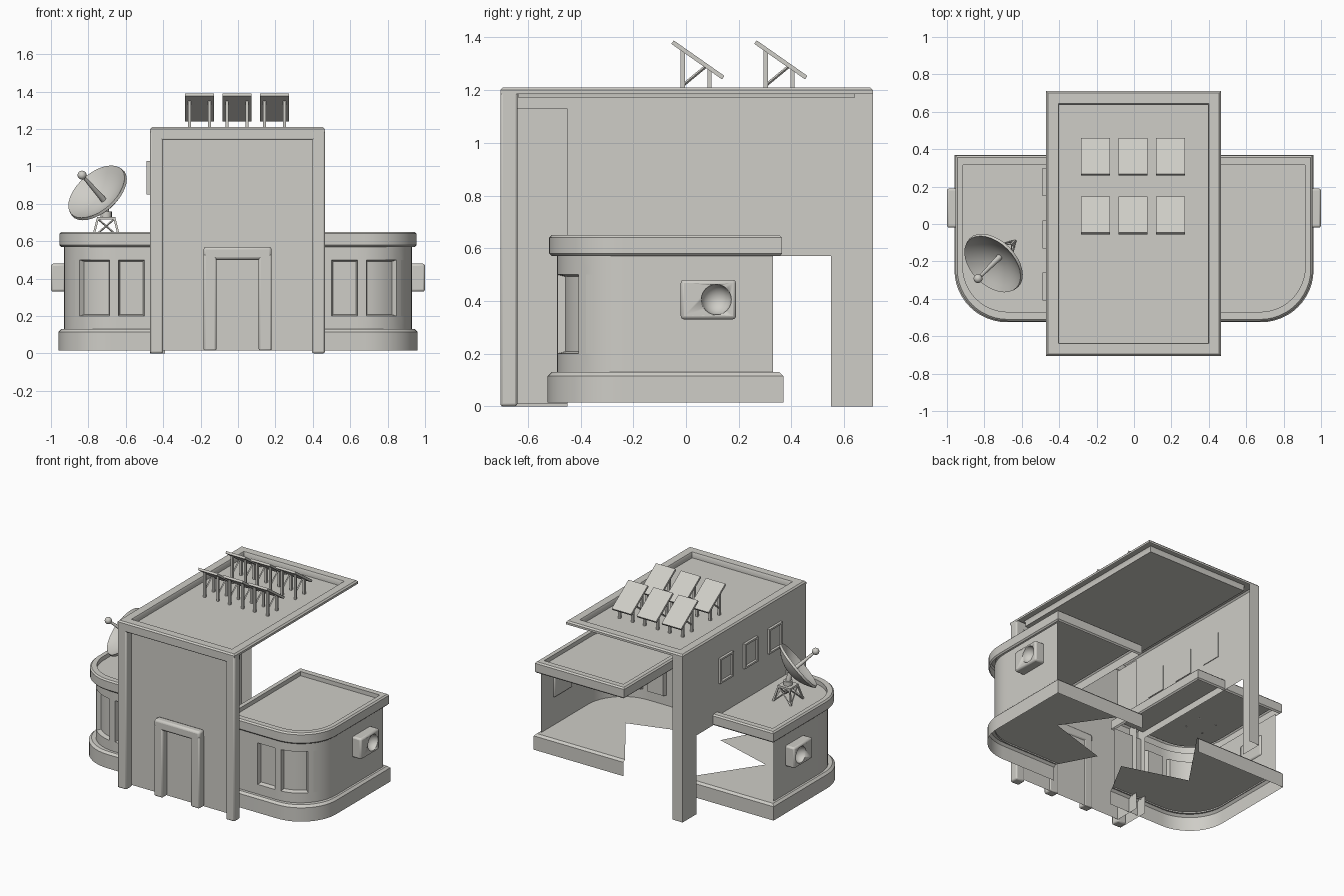
import bpy, bmesh, math
from mathutils import Vector, Matrix

cube = bpy.data.objects.get("Cube")
if cube:
    bpy.data.objects.remove(cube, do_unlink=True)

mat = bpy.data.materials.new("light_grey")
mat.use_nodes = True
COL = (0.62, 0.61, 0.57, 1)
mat.diffuse_color = COL
mat.node_tree.nodes["Principled BSDF"].inputs["Base Color"].default_value = COL


def finish(bm, name, mirror=False, bevel=0, smooth=True):
    me = bpy.data.meshes.new(name)
    bm.to_mesh(me)
    bm.free()
    ob = bpy.data.objects.new(name, me)
    bpy.context.collection.objects.link(ob)
    me.materials.append(mat)
    if smooth:
        bpy.ops.object.select_all(action='DESELECT')
        ob.select_set(True)
        bpy.context.view_layer.objects.active = ob
        bpy.ops.object.shade_smooth_by_angle(angle=math.radians(35))
    if bevel:
        b = ob.modifiers.new("bevel", 'BEVEL')
        b.width, b.segments = bevel, 2
    if mirror:
        ob.modifiers.new("mirror", 'MIRROR')
    return ob


def add_box(bm, x, y, z):
    """Box from (min, max) pairs."""
    c = Vector((sum(x), sum(y), sum(z))) / 2
    s = Matrix.Diagonal((x[1] - x[0], y[1] - y[0], z[1] - z[0], 1))
    bmesh.ops.create_cube(bm, size=1, matrix=Matrix.Translation(c) @ s)


def add_rod(bm, a, b, r, r2=None, sides=8):
    a, b = Vector(a), Vector(b)
    m = Matrix.Translation((a + b) / 2) @ (b - a).to_track_quat('Z', 'Y').to_matrix().to_4x4()
    bmesh.ops.create_cone(bm, cap_ends=True, segments=sides, radius1=r,
                          radius2=r if r2 is None else r2, depth=(b - a).length, matrix=m)


def box(name, x, y, z, **kw):
    bm = bmesh.new()
    add_box(bm, x, y, z)
    return finish(bm, name, **kw)


def sheet(name, points):
    bm = bmesh.new()
    bm.faces.new([bm.verts.new(p) for p in points])
    return finish(bm, name)


def loft(bm, loops, closed=True):
    """Bridge (outline, z) loops; returns vertex rows and face rows."""
    rows = [[bm.verts.new((x, y, z)) for x, y in pts] for pts, z in loops]
    faces = []
    for a, b in zip(rows, rows[1:]):
        n = len(a)
        faces.append([bm.faces.new((a[i], b[i], b[(i + 1) % n], a[(i + 1) % n]))
                      for i in range(n if closed else n - 1)])
    return rows, faces


def rect(i):
    return [(-.47 + i, .71 - i), (.465 - i, .71 - i), (.465 - i, -.705 + i), (-.47 + i, -.705 + i)]


def wing_path(x, front, back, inner=.24, r=.28):
    """Wing outline from the inner back corner, round the front corner, to the inner front."""
    arc = [(x - r + r * math.cos(t), front + r - r * math.sin(t))
           for t in [math.pi / 2 * k / 12 for k in range(13)]]
    return [(inner, back), (x, back)] + arc + [(inner, front)]


# Tower: roof rim with recessed roof
bm = bmesh.new()
rows, _ = loft(bm, [(rect(0), 1.185), (rect(0), 1.2), (rect(.01), 1.21),
                    (rect(.065), 1.21), (rect(.07), 1.2), (rect(.07), 1.17)])
bm.faces.new(reversed(rows[-1]))
finish(bm, "tower_roof")

# Tower: left wall, back post and inner strip
sheet("left_wall", [(-.47, y, z) for y, z in
      [(-.7, 0), (-.7, 1.2), (.71, 1.2), (.71, 0), (.55, 0), (.55, .57), (-.45, .57), (-.45, 0)]])
sheet("back_post", [(x, .71, z) for x, z in [(-.47, 0), (-.47, 1.2), (-.39, 1.2), (-.39, 0)]])
sheet("inner_strip", [(-.4, y, z) for y, z in [(-.65, .01), (-.45, .01), (-.45, 1.13), (-.65, 1.13)]])

# Tower: front frame, panel and door surround
sheet("front_panel", [(x, -.645, z) for x, z in [(-.42, .015), (.42, .015), (.42, 1.16), (-.42, 1.16)]])
box("front_pillar_left", (.395, .465), (-.705, -.64), (0, 1.2), bevel=.01)
box("front_pillar_right", (-.47, -.4), (-.705, -.64), (0, 1.2), bevel=.01)
box("front_lintel", (-.46, .455), (-.705, -.64), (1.14, 1.2), bevel=.008)
for name, x in (("door_jamb_right", (-.185, -.115)), ("door_jamb_left", (.11, .18))):
    box(name, x, (-.7, -.64), (.015, .53), bevel=.01)
box("door_head", (-.185, .18), (-.7, -.64), (.5, .57), bevel=.015)

# Tower: small side windows
for i, y in enumerate((-.335, -.055, .225)):
    bm = bmesh.new()
    add_box(bm, (-.488, -.465), (y - .075, y + .075), (.85, 1.03))
    face = min(bm.faces, key=lambda f: f.calc_center_median().x)
    bmesh.ops.inset_region(bm, faces=[face], thickness=.018)
    bmesh.ops.inset_region(bm, faces=[face], thickness=.006, depth=-.012)
    finish(bm, "side_window_%d" % (i + 1))

# Wings: roof slab with rim
bm = bmesh.new()
out, mid = wing_path(.955, -.52, .365), wing_path(.945, -.51, .355, .25, .27)
edge = wing_path(.915, -.47, .315, .28, .24)
rows, _ = loft(bm, [(mid, .57), (out, .58), (out, .64), (mid, .65), (edge, .65), (edge, .62)])
bm.faces.new(reversed(rows[-1]))
finish(bm, "wing_roof", mirror=True)

# Wings: plinth with notched floor
bm = bmesh.new()
out, mid = wing_path(.96, -.525, .37), wing_path(.945, -.51, .355, .24, .27)
rows, _ = loft(bm, [(out, .015), (out, .115), (mid, .13)], closed=False)
notch = [bm.verts.new((x, y, .13)) for x, y in ((.1, -.25), (.56, -.11))]
bm.faces.new(list(reversed(rows[-1] + notch)))
finish(bm, "wing_plinth", mirror=True)

# Wings: wall with recessed windows round the front corner
bm = bmesh.new()
path = wing_path(.93, -.49, .33)[1:]
path.insert(1, (.93, -.17))
path[-1:-1] = [(.64, -.49), (.5, -.49)]
_, faces = loft(bm, [(path, z) for z in (.12, .2, .5, .575)], closed=False)
band = faces[1]
for group in (band[1:7], band[8:13], band[15:16]):
    bmesh.ops.inset_region(bm, faces=group, thickness=.008, depth=-.03, use_even_offset=True)
finish(bm, "wing_wall", mirror=True)

# Wings: side lamp boxes with a round hollow
bm = bmesh.new()
bmesh.ops.create_uvsphere(bm, u_segments=24, v_segments=12, radius=.058,
                          matrix=Matrix.Translation((1.005, .115, .405)))
cutter = finish(bm, "lamp_cutter")
cutter.hide_render = True
cutter.hide_set(True)
lamp = box("side_lamp", (.92, 1.0), (-.02, .19), (.33, .48), bevel=.012)
cut = lamp.modifiers.new("hollow", 'BOOLEAN')
cut.object, cut.operation = cutter, 'DIFFERENCE'
lamp.modifiers.new("mirror", 'MIRROR')

# Solar panels on stands
tilt = math.atan2(-.14, .2)
for row in range(2):
    for col in range(3):
        x, y = -.205 + .2 * col, .045 + .315 * row
        bm = bmesh.new()
        m = Matrix.Translation((x, y, 1.315)) @ Matrix.Rotation(tilt, 4, 'X')
        bmesh.ops.create_cube(bm, size=1, matrix=m @ Matrix.Diagonal((.155, .235, .016, 1)))
        for s in (-.053, .053):
            add_box(bm, (x + s - .008, x + s + .008), (y - .065, y - .049), (1.17, 1.35))
            add_box(bm, (x + s - .008, x + s + .008), (y + .036, y + .052), (1.17, 1.28))
            add_rod(bm, (x + s, y - .055, 1.22), (x + s, y + .03, 1.29), .006, sides=4)
        finish(bm, "solar_panel_%d" % (row * 3 + col + 1), smooth=False)

# Dish: bowl of revolution with thickness, feed arm and ball
axis = Vector((-.55, -.55, .63)).normalized()
centre = Vector((-.757, -.215, .865))
place = Matrix.Translation(centre) @ axis.to_track_quat('Z', 'Y').to_matrix().to_4x4()
bm = bmesh.new()
R, N = .18, 32
inside = [(R * k / 6, -.07 + .07 * (k / 6) ** 2) for k in range(1, 7)]
profile = inside + [(r + .004, z - .016) for r, z in reversed(inside)]
circle = lambda r: [(r * math.cos(-2 * math.pi * k / N), r * math.sin(-2 * math.pi * k / N)) for k in range(N)]
rows, _ = loft(bm, [(circle(r), z) for r, z in profile])
bm.faces.new(rows[0])
bm.faces.new(rows[-1])
bmesh.ops.recalc_face_normals(bm, faces=bm.faces)
bm.transform(place)
finish(bm, "dish_bowl")
bm = bmesh.new()
tip = centre + axis * .14
add_rod(bm, centre - axis * .07, tip, .016, .008, 12)
bmesh.ops.create_uvsphere(bm, u_segments=16, v_segments=10, radius=.024, matrix=Matrix.Translation(tip))
finish(bm, "dish_feed")

# Dish: lattice stand and neck
bm = bmesh.new()
cx, cy = -.705, -.16
add_box(bm, (cx - .05, cx + .05), (cy - .05, cy + .05), (.715, .73))
corners = [(-1, -1), (1, -1), (1, 1), (-1, 1)]
low = [(cx + .07 * a, cy + .07 * b, .62) for a, b in corners]
high = [(cx + .045 * a, cy + .045 * b, .72) for a, b in corners]
for i in range(4):
    j = (i + 1) % 4
    add_rod(bm, low[i], high[i], .008, sides=4)
    add_rod(bm, low[i], high[j], .005, sides=4)
    add_rod(bm, low[j], high[i], .005, sides=4)
add_rod(bm, (cx, cy, .72), (cx, cy, .76), .03, sides=16)
add_rod(bm, (cx, cy, .75), centre - axis * .075, .018, sides=12)
finish(bm, "dish_stand")
